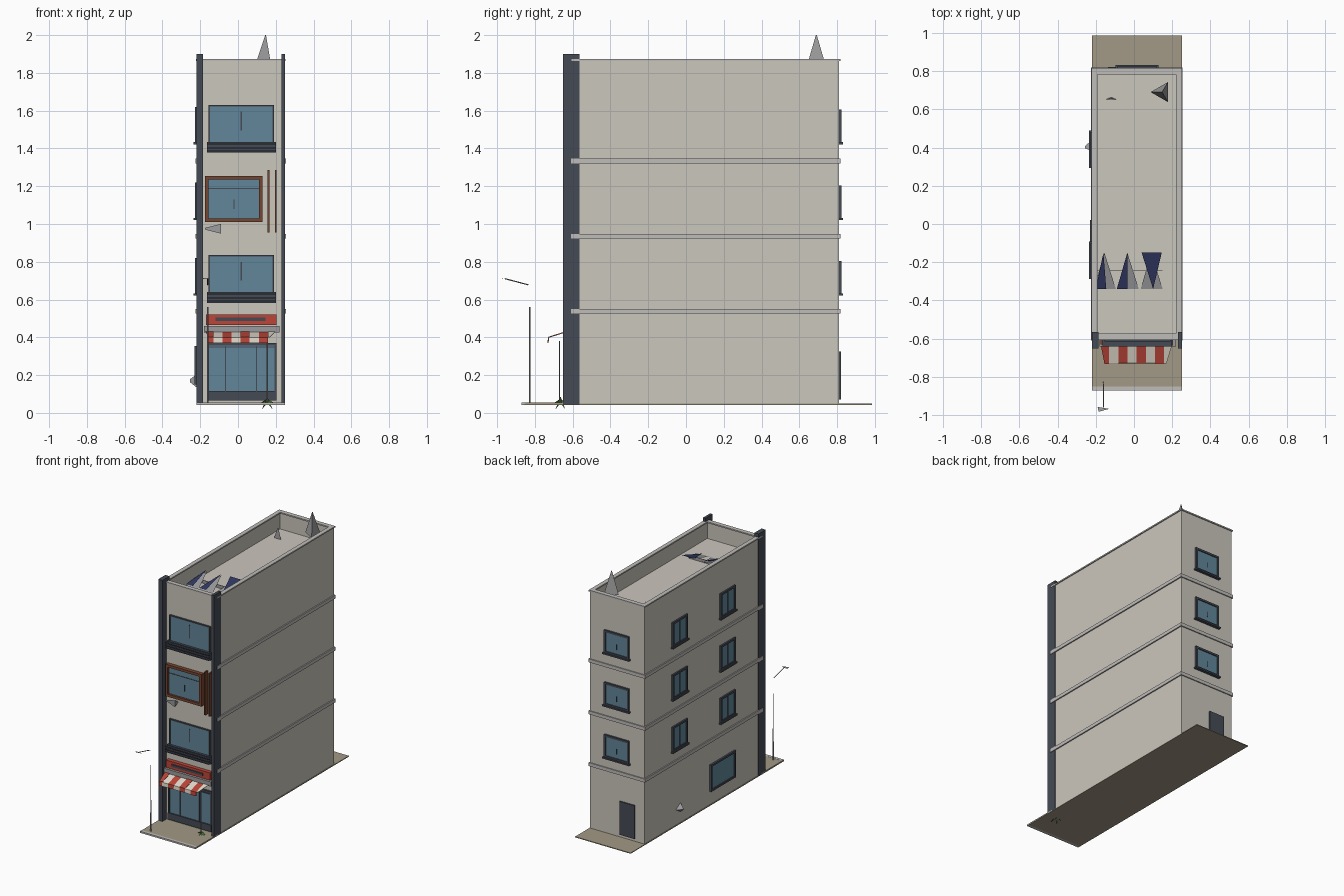
import bpy, bmesh, math
from mathutils import Vector

if "Cube" in bpy.data.objects:
    bpy.data.objects.remove(bpy.data.objects["Cube"])


def mat(name, r, g, b):
    m = bpy.data.materials.new(name)
    m.diffuse_color = (r, g, b, 1)
    m.use_nodes = True
    m.node_tree.nodes["Principled BSDF"].inputs["Base Color"].default_value = m.diffuse_color
    return m


WALL = mat("wall", .60, .57, .51)
TRIM = mat("trim", .52, .51, .49)
DARK = mat("slate", .06, .07, .09)
GLASS = mat("glass", .12, .24, .32)
WOOD = mat("wood", .18, .06, .03)
RED = mat("red", .50, .06, .04)
CREAM = mat("cream", .75, .70, .60)
NAVY = mat("navy", .03, .04, .12)
PAVE = mat("paving", .36, .32, .24)
METAL = mat("metal", .33, .33, .34)
GREEN = mat("leaf", .08, .2, .04)


def finish(name, bm, m):
    bmesh.ops.recalc_face_normals(bm, faces=bm.faces)
    me = bpy.data.meshes.new(name)
    bm.to_mesh(me)
    bm.free()
    me.materials.append(m)
    ob = bpy.data.objects.new(name, me)
    bpy.context.collection.objects.link(ob)
    return ob


def add_box(bm, x0, x1, y0, y1, z0, z1):
    vs = bmesh.ops.create_cube(bm, size=1)["verts"]
    for v in vs:
        v.co = ((x0 + x1) / 2 + v.co.x * (x1 - x0),
                (y0 + y1) / 2 + v.co.y * (y1 - y0),
                (z0 + z1) / 2 + v.co.z * (z1 - z0))


def boxes(name, m, *bounds):
    bm = bmesh.new()
    for b in bounds:
        add_box(bm, *b)
    return finish(name, bm, m)


def sheet(name, m, *polys):
    bm = bmesh.new()
    for p in polys:
        bm.faces.new([bm.verts.new(c) for c in p])
    return finish(name, bm, m)


def cone(name, m, a, b, r0, r1, n):
    a, b = Vector(a), Vector(b)
    bm = bmesh.new()
    bmesh.ops.create_cone(bm, cap_ends=True, segments=n, radius1=r0, radius2=r1, depth=(b - a).length)
    q = Vector((0, 0, 1)).rotation_difference(b - a).to_matrix()
    for v in bm.verts:
        v.co = q @ v.co + (a + b) / 2
    return finish(name, bm, m)


def window(name, side, u0, u1, z0, z1, f=.012, m=DARK, mullions=(), sill=True, d=.014):
    """Framed window on a wall: u runs along the wall, d is how far the frame stands out."""
    def at(a, b, out, za, zb):
        if side == "front":
            return (a, b, -.60 - out, -.595, za, zb)
        if side == "back":
            return (a, b, .805, .81 + out, za, zb)
        return (-.215 - out, -.21, a, b, za, zb)
    boxes(name + "_glass", GLASS, at(u0 + f / 2, u1 - f / 2, d * .5, z0 + f / 2, z1 - f / 2))
    bars = [at(u0, u0 + f, d, z0, z1), at(u1 - f, u1, d, z0, z1),
            at(u0 + f, u1 - f, d, z0, z0 + f), at(u0 + f, u1 - f, d, z1 - f, z1)]
    bars += [at(u - .003, u + .003, d * .8, za, zb) for u, za, zb in mullions]
    if sill:
        bars.append(at(u0 - .008, u1 + .008, d + .008, z0 - .008, z0 + .003))
    boxes(name + "_frame", m, *bars)


# Main block with sunken roof inside a parapet
bm = bmesh.new()
add_box(bm, -.215, .245, -.60, .81, .045, 1.87)
bm.normal_update()
top = max(bm.faces, key=lambda f: f.calc_center_median().z)
bmesh.ops.inset_region(bm, faces=[top], thickness=.025)
inner = bmesh.ops.extrude_face_region(bm, geom=[top])["geom"]
bmesh.ops.translate(bm, vec=(0, 0, -.13), verts=[g for g in inner if isinstance(g, bmesh.types.BMVert)])
if top.is_valid:
    bm.faces.remove(top)
finish("building_walls", bm, WALL)

# Parapet coping, floor bands, corner pillars
boxes("parapet_coping", TRIM,
      (-.222, -.19, -.607, .817, 1.863, 1.873), (.22, .252, -.607, .817, 1.863, 1.873),
      (-.19, .22, -.607, -.573, 1.863, 1.873), (-.19, .22, .783, .817, 1.863, 1.873))
for i, z in enumerate((.525, .922, 1.32)):
    boxes(f"floor_band_{i}", TRIM, (-.224, -.21, -.61, .818, z, z + .026),
          (.24, .254, -.61, .818, z, z + .026), (-.21, .24, .805, .818, z, z + .026))
boxes("corner_pillars", DARK, (-.22, -.185, -.65, -.565, .045, 1.90), (.23, .25, -.65, -.565, .045, 1.90))

# Ground paving with a kerb at the front
boxes("paving", PAVE, (-.22, .25, -.855, .985, .043, .049))
boxes("front_pavement", PAVE, (-.22, .25, -.85, -.60, .045, .054))
boxes("kerb", TRIM, (-.22, .25, -.872, -.85, .043, .055))

# Side and back windows, back door
for i, z in enumerate((.63, 1.03, 1.43)):
    for j, y in enumerate((-.28, .30)):
        window(f"side_window_{i}_{j}", "left", y, y + .18, z, z + .19, .015,
               mullions=[(y + .09, z, z + .19)], d=.012)
    window(f"back_window_{i}", "back", -.09, .12, z, z + .175, .015,
           mullions=[(.015, z + .05, z + .09)])
window("side_shop_window", "left", -.28, .02, .15, .355, .015, sill=False)
boxes("back_door", DARK, (-.137, -.01, .805, .82, .07, .325))

# Front windows with balcony rails
for i, z in enumerate((.60, 1.395)):
    window(f"front_window_{i}", "front", -.155, .19, z, z + .235, .008,
           mullions=[(.017, z + .10, z + .20)], sill=False)
    zr = z - .017
    boxes(f"balcony_rail_{i}", DARK, (-.165, .20, -.625, -.60, zr, zr + .057),
          *[(-.165, .20, -.64, -.62, zr + k, zr + k + .008) for k in (.004, .022, .042)])

# Timber framed window with vertical fins
window("timber_window", "front", -.175, .13, 1.01, 1.255, .02, WOOD, sill=False, d=.03)
boxes("timber_window_bars", DARK, (-.155, .11, -.618, -.60, 1.185, 1.19), (-.025, -.019, -.618, -.60, 1.08, 1.13))
boxes("timber_fins", WOOD, *[(x - .005, x + .005, -.635, -.60, .955, 1.285) for x in (.162, .20)])
cone("wall_unit", METAL, (-.09, -.62, .975), (-.175, -.62, .975), .03, .005, 3)

# Shop sign, canopy ledge and shopfront
boxes("sign_board", RED, (-.17, .205, -.63, -.60, .465, .522))
boxes("sign_bar", DARK, (-.12, .145, -.637, -.625, .486, .504))
boxes("canopy_ledge", METAL, (-.18, .22, -.64, -.60, .425, .46))
window("shopfront", "front", -.165, .205, .065, .37, .012,
       mullions=[(-.066, .11, .355), (.098, .11, .355)], sill=False)
boxes("shopfront_base", DARK, (-.165, .205, -.617, -.60, .065, .115), (-.165, .205, -.614, -.60, .345, .352))

# Striped awning: sloped top narrowing a little, plus hanging valance
for m, first in ((RED, 0), (CREAM, 1)):
    polys = []
    for i in range(first, 8, 2):
        bx = [-.178 + .048 * k for k in (i, i + 1)]
        fx = [min(max(x, -.155), .17) for x in bx]
        polys.append([(bx[0], -.61, .438), (bx[1], -.61, .438), (fx[1], -.728, .40), (fx[0], -.728, .40)])
        if fx[1] - fx[0] > .015:
            polys.append([(fx[0], -.728, .40), (fx[1], -.728, .40), (fx[1], -.73, .37), (fx[0], -.73, .37)])
    ob = sheet("awning_red" if m is RED else "awning_cream", m, *polys)
    s = ob.modifiers.new("thickness", "SOLIDIFY")
    s.thickness = .003

# Solar panels: triangular navy facets on grey stands
sheet("solar_panels", NAVY,
      [(-.20, -.34, 1.75), (-.145, -.34, 1.75), (-.16, -.15, 1.80)],
      [(-.09, -.34, 1.75), (-.035, -.34, 1.75), (-.035, -.15, 1.80)],
      [(.04, -.15, 1.80), (.145, -.15, 1.80), (.10, -.34, 1.75)])
sheet("solar_stands", METAL, *[
    [(x - .055, -.34, 1.742), (x + .06, -.34, 1.742), (x, -.15, 1.79)] for x in (-.155, -.035, .09)])
boxes("solar_rail", METAL, (-.20, .15, -.246, -.242, 1.74, 1.764))

# Roof mast and small roof vent
cone("mast_post", METAL, (.143, .69, 1.735), (.143, .69, 1.85), .006, .006, 5)
ob = cone("mast_spire", METAL, (.15, .69, 1.83), (.15, .69, 2.0), .06, .003, 3)
for v in ob.data.vertices:  # one corner points to -x
    d = Vector((v.co.x - .15, v.co.y - .69))
    a = math.atan2(d.y, d.x)
    k = round((a - math.pi / 2) / (2 * math.pi / 3))
    t = math.pi + k * 2 * math.pi / 3
    v.co.x, v.co.y = .147 + d.length * math.cos(t), .69 + d.length * math.sin(t)
cone("roof_vent", METAL, (-.12, .655, 1.735), (-.12, .655, 1.82), .035, .004, 3).scale = (1, 1, 1)
for v in bpy.data.objects["roof_vent"].data.vertices:
    v.co.y = .655 + (v.co.y - .655) * .25

# Street lamp: thin pole, tilted arm and head
cone("lamp_pole", METAL, (-.16, -.827, .05), (-.16, -.827, .56), .005, .003, 4)
cone("lamp_arm", METAL, (-.16, -.835, .678), (-.16, -.96, .711), .003, .003, 4)
sheet("lamp_head", METAL, [(-.19, -.957, .708), (-.13, -.967, .708), (-.185, -.982, .713)])

# Awning post, side wall unit and pavement plant
cone("awning_post", METAL, (.155, -.67, .05), (.155, -.67, .38), .003, .003, 4)
cone("side_vent", METAL, (-.22, .40, .17), (-.255, .40, .17), .04, .008, 3)
leaves = []
for i in range(8):
    a = i * math.pi / 4
    c, s = math.cos(a), math.sin(a)
    leaves.append([(.155 - .008 * s, -.665 + .008 * c, .075), (.155 + .008 * s, -.665 - .008 * c, .06),
                   (.155 + .04 * c, -.665 + .037 * s, .018 if i % 2 else .05)])
sheet("plant_leaves", GREEN, *leaves)
cone("plant_core", GREEN, (.155, -.665, .045), (.155, -.665, .085), .014, .002, 5)
